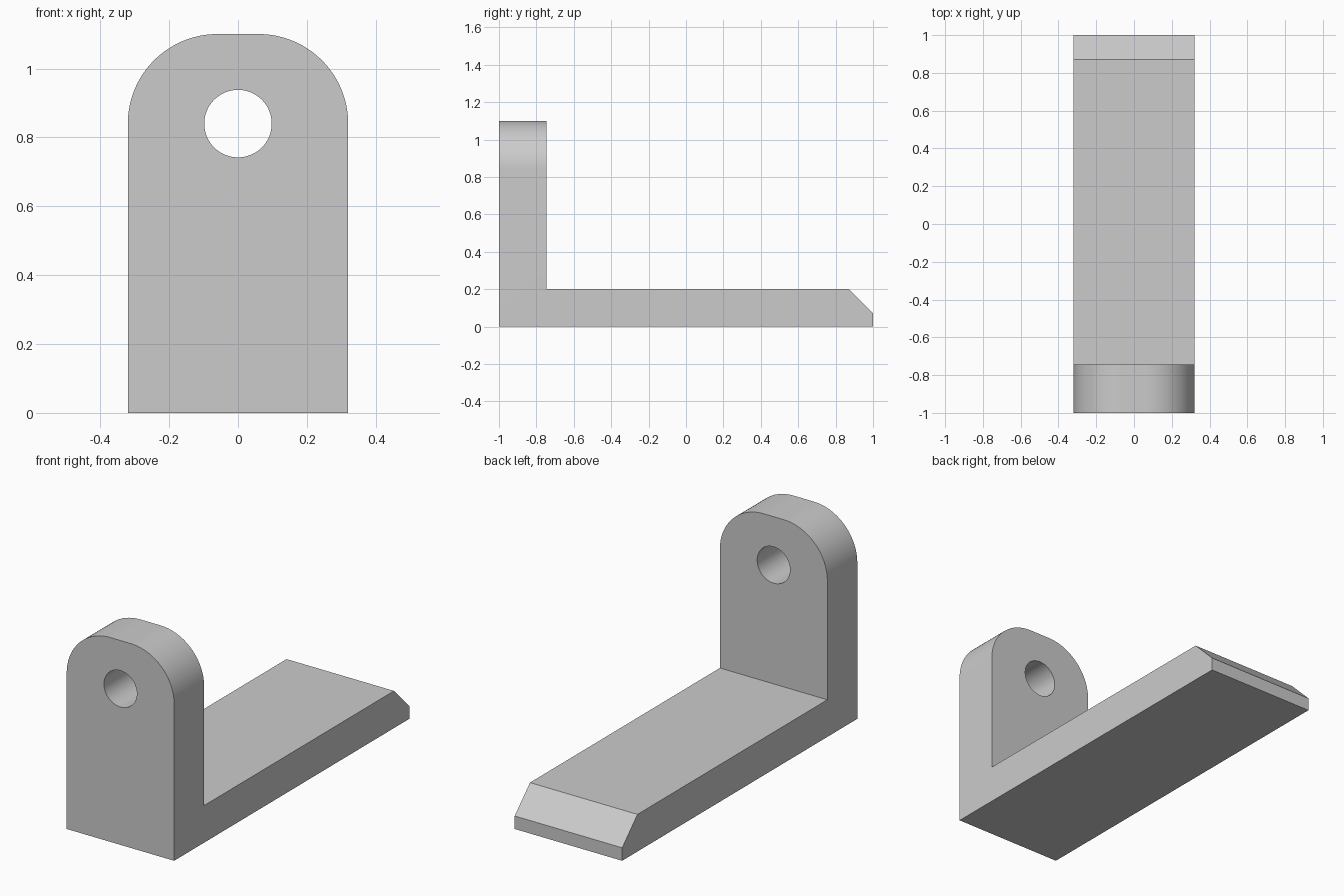
import bpy
import bmesh
import math
from mathutils import Matrix

default = bpy.data.objects.get("Cube")
if default:
    bpy.data.objects.remove(default, do_unlink=True)

HALF_WIDTH, HEIGHT, PLATE = 0.32, 1.10, 0.20
INNER_Y, CORNER, CHAMFER = -0.745, 0.26, 0.13
HOLE_Z, HOLE_RADIUS = 0.84, 0.098

grey = bpy.data.materials.new("light_grey")
grey.use_nodes = True
colour = (0.6, 0.6, 0.6, 1)
grey.diffuse_color = colour
grey.node_tree.nodes["Principled BSDF"].inputs["Base Color"].default_value = colour


def make_object(name, bm):
    bmesh.ops.recalc_face_normals(bm, faces=bm.faces[:])
    mesh = bpy.data.meshes.new(name)
    bm.to_mesh(mesh)
    bm.free()
    mesh.materials.append(grey)
    obj = bpy.data.objects.new(name, mesh)
    bpy.context.collection.objects.link(obj)
    return obj


# L-shaped side profile with a chamfered toe, extruded across the width
profile = [(-1, 0), (1, 0), (1, PLATE - CHAMFER), (1 - CHAMFER, PLATE),
           (INNER_Y, PLATE), (INNER_Y, HEIGHT), (-1, HEIGHT)]
bm = bmesh.new()
face = bm.faces.new([bm.verts.new((-HALF_WIDTH, y, z)) for y, z in profile])
side = bmesh.ops.extrude_face_region(bm, geom=[face])
moved = [v for v in side["geom"] if isinstance(v, bmesh.types.BMVert)]
bmesh.ops.translate(bm, verts=moved, vec=(2 * HALF_WIDTH, 0, 0))

# Rounded top corners of the upright
corners = [e for e in bm.edges
           if all(v.co.z > HEIGHT - 0.01 for v in e.verts)
           and abs(e.verts[0].co.x - e.verts[1].co.x) < 0.01]
bmesh.ops.bevel(bm, geom=corners, offset=CORNER, offset_type='OFFSET',
                segments=24, profile=0.5, affect='EDGES')
bracket = make_object("angle_bracket", bm)

# Round bolt hole through the upright
bm = bmesh.new()
bmesh.ops.create_cone(bm, cap_ends=True, segments=64, radius1=HOLE_RADIUS,
                      radius2=HOLE_RADIUS, depth=0.6,
                      matrix=Matrix.Translation((0, -0.87, HOLE_Z))
                      @ Matrix.Rotation(math.pi / 2, 4, 'X'))
cutter = make_object("hole_cutter", bm)
cutter.hide_render = True

cut = bracket.modifiers.new("bolt_hole", 'BOOLEAN')
cut.operation = 'DIFFERENCE'
cut.solver = 'EXACT'
cut.object = cutter
bpy.ops.object.select_all(action='DESELECT')
bracket.select_set(True)
bpy.context.view_layer.objects.active = bracket
bpy.ops.object.modifier_apply(modifier=cut.name)
bpy.data.objects.remove(cutter, do_unlink=True)

# Smooth curves with crisp outer edges
bpy.ops.object.shade_smooth_by_angle(angle=math.radians(30))
